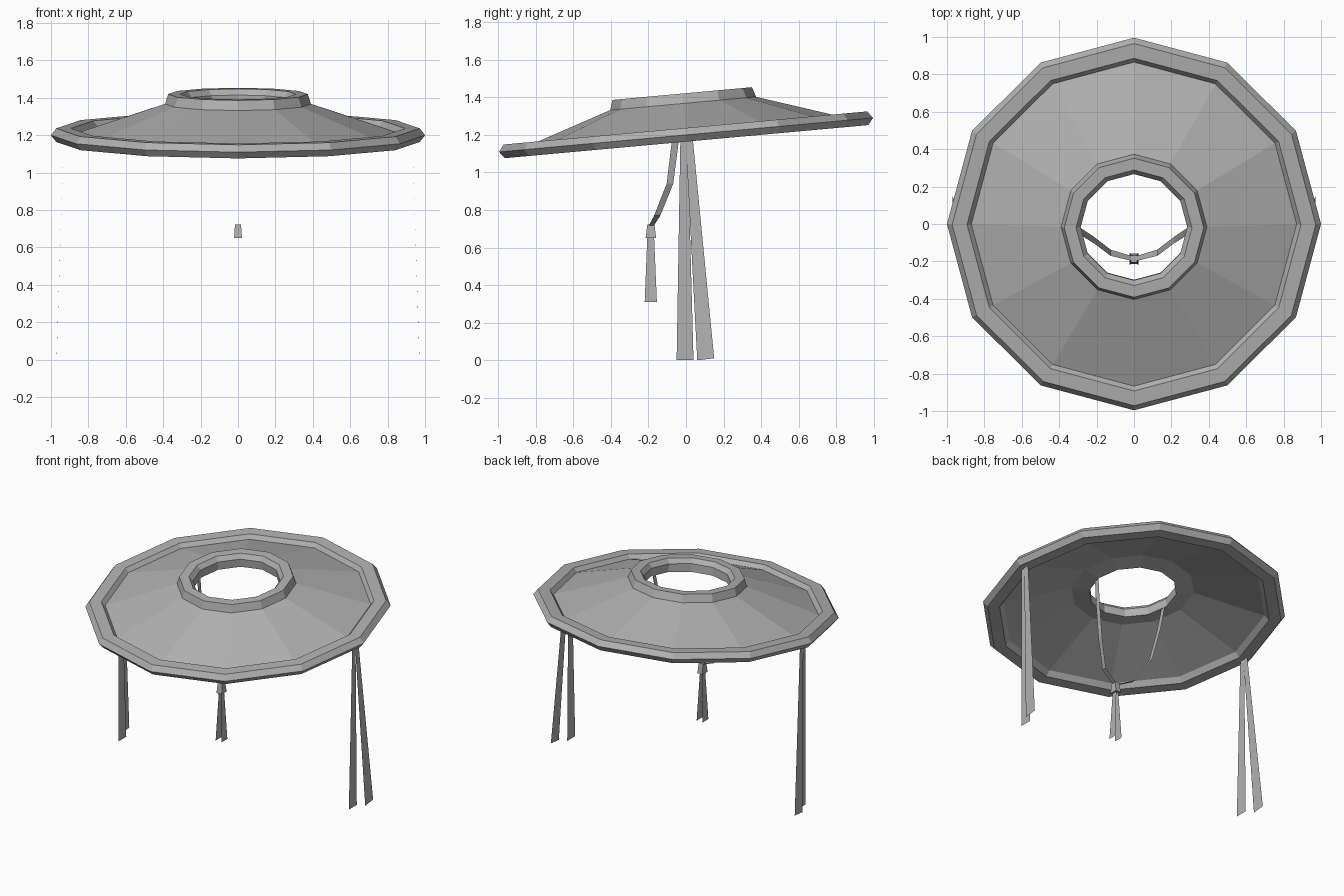
import bpy, math
from mathutils import Matrix, Vector

if "Cube" in bpy.data.objects:
    bpy.data.objects.remove(bpy.data.objects["Cube"])

SIDES = 12
TILT = Matrix.Translation((0, 0, 1.2)) @ Matrix.Rotation(math.radians(5.2), 4, 'X')

# Mid grey for every part
GREY = bpy.data.materials.new("mid_grey")
GREY.diffuse_color = (0.44, 0.44, 0.44, 1)
GREY.use_nodes = True
GREY.node_tree.nodes["Principled BSDF"].inputs["Base Color"].default_value = GREY.diffuse_color


def make_object(name, verts, faces):
    mesh = bpy.data.meshes.new(name)
    mesh.from_pydata(verts, [], faces)
    mesh.update()
    mesh.materials.append(GREY)
    obj = bpy.data.objects.new(name, mesh)
    bpy.context.collection.objects.link(obj)
    return obj


def revolve(name, profile):
    """Spin a closed (radius, height) profile into a tilted low-poly ring."""
    n = len(profile)
    verts = []
    for i in range(SIDES):
        a = 2 * math.pi * i / SIDES
        verts += [TILT @ Vector((r * math.cos(a), r * math.sin(a), z)) for r, z in profile]
    faces = []
    for i in range(SIDES):
        j = (i + 1) % SIDES
        for k in range(n):
            m = (k + 1) % n
            faces.append((i * n + k, j * n + k, j * n + m, i * n + m))
    return make_object(name, verts, faces)


def ribbon(name, stations):
    """Flat strip from stations (x, z, y_min, y_max), its width along y."""
    verts = []
    for x, z, y0, y1 in stations:
        verts += [(x, y0, z), (x, y1, z)]
    faces = [(2 * i, 2 * i + 1, 2 * i + 3, 2 * i + 2) for i in range(len(stations) - 1)]
    return make_object(name, verts, faces)


# Rim: a six-sided tube
revolve("rim", [(0.972, -0.036), (1.0, 0.0), (0.972, 0.037),
                (0.893, 0.037), (0.862, 0.0), (0.893, -0.036)])

# Cone and collar: counter-clockwise from the outer edge
revolve("cone_and_collar", [
    (0.87, 0.009), (0.39, 0.168), (0.373, 0.221), (0.31, 0.221),
    (0.285, 0.19), (0.287, 0.132), (0.405, 0.15), (0.87, -0.004),
])

for side, s in (("right", 1), ("left", -1)):
    # Long ribbons hanging from the rim
    ribbon(side + "_front_ribbon", [(s * 0.93, 1.18, -0.03, 0.008), (s * 0.917, 0, -0.05, 0.04)])
    back = ribbon(side + "_back_ribbon", [(s * 0.932, 1.18, -0.002, 0.036), (s * 0.97, 0, 0.06, 0.15)])
    back.data.vertices[3].co.z = 0.01

    # Chin cord from the collar to the knot
    ribbon(side + "_chin_cord", [
        (s * 0.287, 1.37, -0.055, -0.02), (s * 0.26, 1.17, -0.075, -0.038),
        (s * 0.215, 0.94, -0.103, -0.068), (s * 0.125, 0.77, -0.17, -0.137),
        (s * 0.01, 0.715, -0.198, -0.172),
    ])

    # Tassel tails
    ribbon(side + "_tassel_tail", [(s * 0.008, 0.66, -0.206, -0.17), (s * 0.024, 0.31, -0.22, -0.155)])

# Tapered knot above the tassel
bpy.ops.mesh.primitive_cube_add(size=1, location=(0, -0.187, 0.687))
knot = bpy.context.object
knot.name = "tassel_knot"
knot.data.materials.append(GREY)
for v in knot.data.vertices:
    wx, wy = (0.016, 0.019) if v.co.z > 0 else (0.021, 0.028)
    v.co = (math.copysign(wx, v.co.x), math.copysign(wy, v.co.y), math.copysign(0.036, v.co.z))
